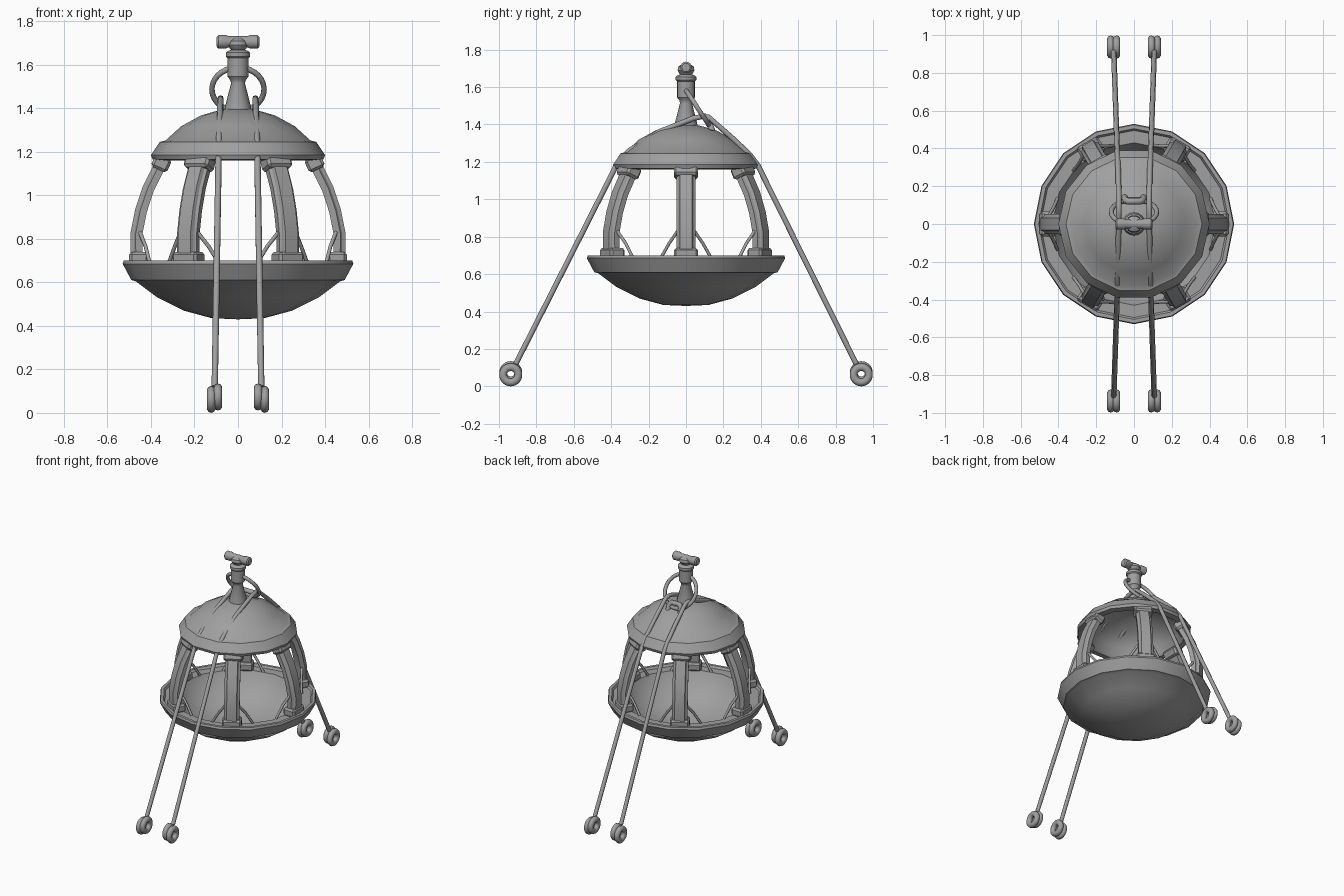
import bpy, bmesh, math
from math import cos, sin, pi, radians
from mathutils import Matrix, Vector

cube = bpy.data.objects.get("Cube")
if cube:
    bpy.data.objects.remove(cube)

GREY = (0.35, 0.35, 0.35, 1)
metal = bpy.data.materials.new("plain grey")
metal.use_nodes = True
metal.diffuse_color = GREY
metal.node_tree.nodes["Principled BSDF"].inputs["Base Color"].default_value = GREY


def select(ob):
    bpy.ops.object.select_all(action="DESELECT")
    ob.select_set(True)
    bpy.context.view_layer.objects.active = ob


def finish(name, bm, angle=35):
    bmesh.ops.remove_doubles(bm, verts=bm.verts, dist=1e-5)
    bmesh.ops.recalc_face_normals(bm, faces=bm.faces)
    me = bpy.data.meshes.new(name)
    bm.to_mesh(me)
    bm.free()
    me.materials.append(metal)
    ob = bpy.data.objects.new(name, me)
    bpy.context.collection.objects.link(ob)
    select(ob)
    bpy.ops.object.shade_smooth_by_angle(angle=radians(angle))
    return ob


def loft(bm, rings, closed=False):
    """Skin a list of equal point rings; cap the ends unless closed."""
    vs = [[bm.verts.new(p) for p in ring] for ring in rings]
    n = len(vs[0])
    pairs = list(zip(vs, vs[1:])) + ([(vs[-1], vs[0])] if closed else [])
    for a, b in pairs:
        for i in range(n):
            j = (i + 1) % n
            bm.faces.new((a[i], a[j], b[j], b[i]))
    if not closed:
        bm.faces.new(vs[0])
        bm.faces.new(vs[-1])


def lathe(name, profile, sides, closed=False, matrix=None, angle=35):
    bm = bmesh.new()
    turns = [2 * pi * i / sides for i in range(sides)]
    loft(bm, [[(r * cos(t), r * sin(t), z) for t in turns] for r, z in profile], closed)
    if matrix:
        bm.transform(matrix)
    return finish(name, bm, angle)


def tube(name, points, radius, cyclic=False):
    cu = bpy.data.curves.new(name, "CURVE")
    cu.dimensions = "3D"
    cu.bevel_depth, cu.bevel_resolution, cu.use_fill_caps = radius, 2, True
    sp = cu.splines.new("POLY")
    sp.points.add(len(points) - 1)
    for p, co in zip(sp.points, points):
        p.co = (*co, 1)
    sp.use_cyclic_u = cyclic
    cu.materials.append(metal)
    ob = bpy.data.objects.new(name, cu)
    bpy.context.collection.objects.link(ob)
    select(ob)
    bpy.ops.object.convert(target="MESH")
    bpy.ops.object.shade_smooth_by_angle(angle=radians(50))
    return bpy.context.object


def block(name, size, place, bevel=0.012):
    bm = bmesh.new()
    bmesh.ops.create_cube(bm, size=1, matrix=Matrix.Diagonal((*size, 1)))
    bmesh.ops.bevel(bm, geom=bm.edges[:], offset=bevel, segments=1, affect="EDGES")
    bm.transform(place)
    return finish(name, bm, 25)


# Lower bowl: thin shell with a flared rim and an inner ledge
lathe("bowl", [(0.001, 0.43), (0.12, 0.435), (0.25, 0.47), (0.37, 0.53), (0.47, 0.605),
               (0.49, 0.61), (0.53, 0.685), (0.525, 0.70), (0.505, 0.70), (0.495, 0.685),
               (0.43, 0.685), (0.42, 0.665), (0.36, 0.57), (0.25, 0.505), (0.12, 0.465),
               (0.001, 0.455)], 16)

# Upper dome: thin shell with a stepped flange
lathe("dome", [(0.001, 1.40), (0.08, 1.393), (0.17, 1.367), (0.26, 1.318), (0.333, 1.252),
               (0.36, 1.245), (0.40, 1.185), (0.393, 1.165), (0.35, 1.16), (0.335, 1.18),
               (0.32, 1.235), (0.24, 1.305), (0.12, 1.36), (0.001, 1.38)], 14)

# Six curved pillars with feet, caps and side braces
PATH = [(0.465, 0.70), (0.467, 0.82), (0.445, 0.93), (0.412, 1.03), (0.367, 1.12), (0.345, 1.165)]
SECTION = [(-0.027, -0.05), (0.004, -0.052), (0.012, -0.04), (0.028, -0.033),
           (0.028, 0.033), (0.012, 0.04), (0.004, 0.052), (-0.027, 0.05)]
for k in range(6):
    spin = Matrix.Rotation(k * pi / 3, 4, "Z")
    rings = []
    for i, (r, z) in enumerate(PATH):
        a, b = Vector(PATH[max(i - 1, 0)]), Vector(PATH[min(i + 1, len(PATH) - 1)])
        t = (b - a).normalized()
        rings.append([spin @ Vector((r + d * t.y, w, z - d * t.x)) for d, w in SECTION])
    bm = bmesh.new()
    loft(bm, rings)
    finish(f"pillar_{k}", bm, 25)
    block(f"pillar_foot_{k}", (0.09, 0.13, 0.06), spin @ Matrix.Translation((0.455, 0, 0.71)))
    block(f"pillar_cap_{k}", (0.08, 0.13, 0.065),
          spin @ Matrix.Translation((0.352, 0, 1.148)) @ Matrix.Rotation(radians(-25), 4, "Y"))
    for s in (-1, 1):
        tube(f"brace_{k}_{s}", [spin @ Vector((0.45, s * 0.045, 0.83)),
                                spin @ Vector((0.425, s * 0.09, 0.765)),
                                spin @ Vector((0.405, s * 0.135, 0.685))], 0.009)

# Central stem with collar
lathe("stem", [(0.062, 1.38), (0.06, 1.405), (0.032, 1.515), (0.036, 1.53), (0.048, 1.545),
               (0.048, 1.63), (0.055, 1.637), (0.055, 1.655), (0.045, 1.664), (0.03, 1.668)], 16)
lathe("stem_knob", [(0.02, 1.66), (0.036, 1.672), (0.046, 1.69), (0.042, 1.71), (0.02, 1.725)], 14)

# Crossbar handle with thicker ends
lathe("crossbar", [(0.022, -0.098), (0.031, -0.09), (0.031, -0.055), (0.026, -0.045),
                   (0.026, 0.045), (0.031, 0.055), (0.031, 0.09), (0.022, 0.098)], 14,
      matrix=Matrix.Translation((0, 0, 1.705)) @ Matrix.Rotation(pi / 2, 4, "Y"))

# Tilted ring around the stem, held by a staple on the dome
slope = Vector((0, 0.55, -0.835))
mid = Vector((0, 0.063, 1.487))
tube("hanging_ring", [mid + 0.12 * (Vector((cos(t), 0, 0)) + slope * sin(t))
                      for t in (2 * pi * i / 28 for i in range(28))], 0.013, True)
tube("ring_staple", [(-0.05, 0.14, 1.365), (-0.045, 0.125, 1.405), (-0.03, 0.12, 1.42),
                     (0.03, 0.12, 1.42), (0.045, 0.125, 1.405), (0.05, 0.14, 1.365)], 0.018)

# Four draped rods, each ending in a double eyelet
FRONT = [(0.08, 0.125, 1.425), (0.08, 0.10, 1.445), (0.081, 0.04, 1.433), (0.083, -0.14, 1.362),
         (0.087, -0.30, 1.262), (0.089, -0.365, 1.195), (0.107, -0.91, 0.12)]
BACK = [(0.08, 0.09, 1.437), (0.08, 0.12, 1.44), (0.083, 0.25, 1.325), (0.086, 0.34, 1.24),
        (0.089, 0.385, 1.18), (0.107, 0.91, 0.12)]
for s, side in ((1, "left"), (-1, "right")):
    for d, end, path in ((-1, "front", FRONT), (1, "back", BACK)):
        tube(f"{end}_{side}_rod", [(s * x, y, z) for x, y, z in path], 0.0145)
        for x, z, part in ((0.123, 0.062, "outer"), (0.092, 0.073, "inner")):
            ring = [(0.041 + 0.021 * cos(t), 0.02 * sin(t))
                    for t in (2 * pi * i / 10 for i in range(10))]
            place = Matrix.Translation((s * x, d * 0.937, z)) @ Matrix.Rotation(pi / 2, 4, "Y")
            lathe(f"{end}_{side}_{part}_eyelet", ring, 18, True, place, 50)
